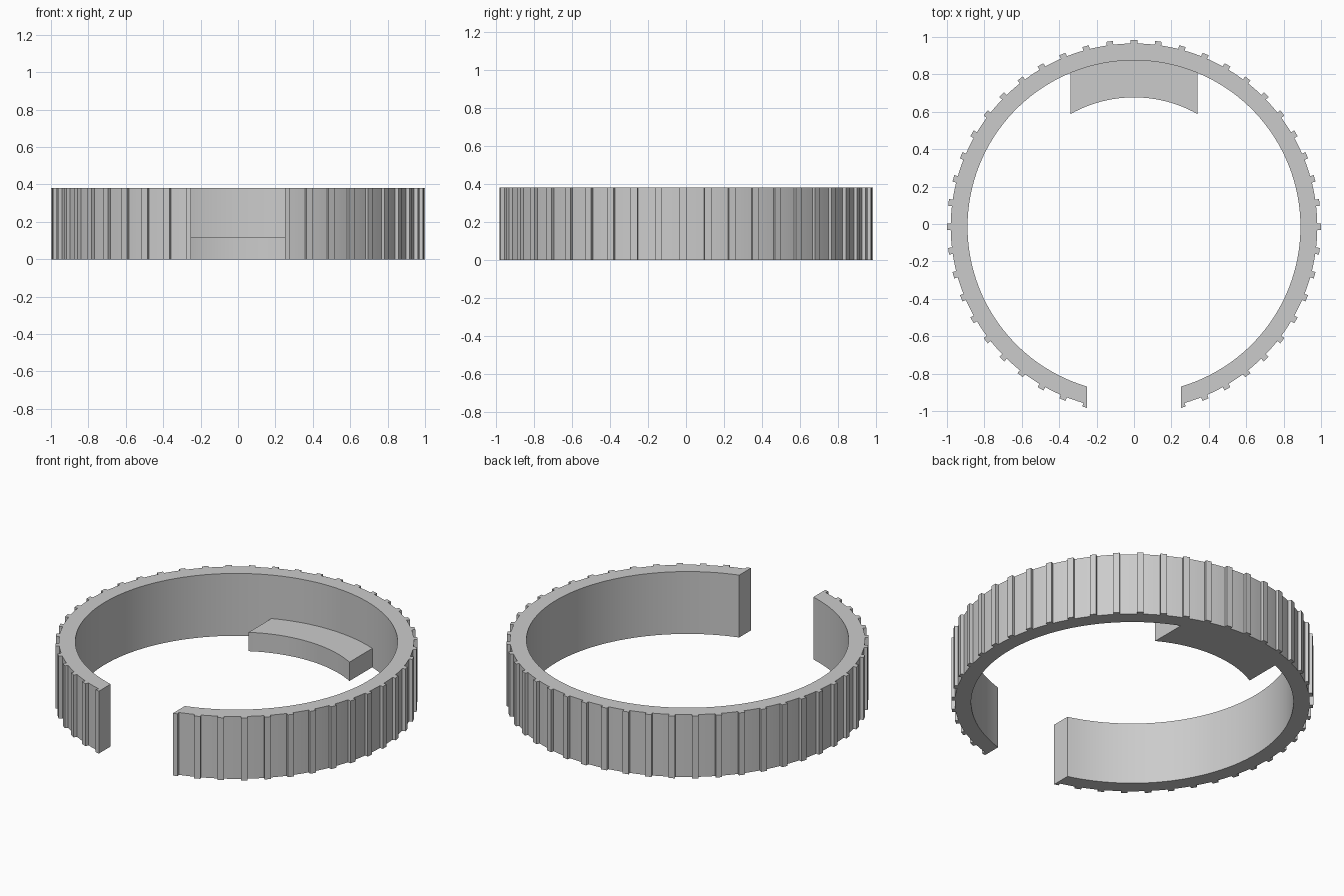
import bpy, bmesh, math

if "Cube" in bpy.data.objects:
    bpy.data.objects.remove(bpy.data.objects["Cube"])

CY = -0.015                              # ring centre in y
R_IN, R_OUT, R_RIB, R_TAB = 0.89, 0.98, 1.0, 0.692
HEIGHT, TAB_HEIGHT = 0.38, 0.115
GAP, TAB_HALF = 0.25, 0.34               # half widths
RIBS = 48
RIB_HALF = math.radians(1.03)

grey = bpy.data.materials.new("plain grey")
grey.diffuse_color = (0.6, 0.6, 0.6, 1)
grey.use_nodes = True
grey.node_tree.nodes["Principled BSDF"].inputs["Base Color"].default_value = grey.diffuse_color


def point(r, a):
    """Point at radius r and angle a, counted from the front (-y)."""
    return r * math.sin(a), CY - r * math.cos(a)


def arc(r, a0, a1, n):
    return [point(r, a0 + (a1 - a0) * i / n) for i in range(n + 1)]


def prism(name, outline, height):
    """Extrude a flat outline upwards from the ground."""
    bm = bmesh.new()
    face = bm.faces.new([bm.verts.new((x, y, 0)) for x, y in outline])
    top = bmesh.ops.extrude_face_region(bm, geom=[face])["geom"]
    bmesh.ops.translate(bm, vec=(0, 0, height),
                        verts=[v for v in top if isinstance(v, bmesh.types.BMVert)])
    bmesh.ops.recalc_face_normals(bm, faces=bm.faces)
    mesh = bpy.data.meshes.new(name)
    bm.to_mesh(mesh)
    bm.free()
    mesh.materials.append(grey)
    obj = bpy.data.objects.new(name, mesh)
    bpy.context.collection.objects.link(obj)
    bpy.ops.object.select_all(action='DESELECT')
    obj.select_set(True)
    bpy.context.view_layer.objects.active = obj
    bpy.ops.object.shade_smooth_by_angle(angle=math.radians(20))
    return obj


# Open ring: ribbed outside, smooth inside, straight cut ends at the front
step = 2 * math.pi / RIBS
cut_out, cut_in = math.asin(GAP / R_RIB), math.asin(GAP / R_IN)
outline = []
for k in range(2, RIBS - 1):
    a0 = max(k * step - RIB_HALF, cut_out)
    a1 = min(k * step + RIB_HALF, 2 * math.pi - cut_out)
    outline += arc(R_RIB, a0, a1, 1)
    if k < RIBS - 2:
        outline += arc(R_OUT, a1, (k + 1) * step - RIB_HALF, 3)
outline += arc(R_IN, 2 * math.pi - cut_in, cut_in, 120)
prism("ribbed_ring", outline, HEIGHT)

# Low curved tab on the inside of the back, reaching slightly into the ring
r_back = R_IN + 0.01
b, f = math.asin(TAB_HALF / r_back), math.asin(TAB_HALF / R_TAB)
prism("inner_tab",
      arc(r_back, math.pi - b, math.pi + b, 24) + arc(R_TAB, math.pi + f, math.pi - f, 24),
      TAB_HEIGHT)
